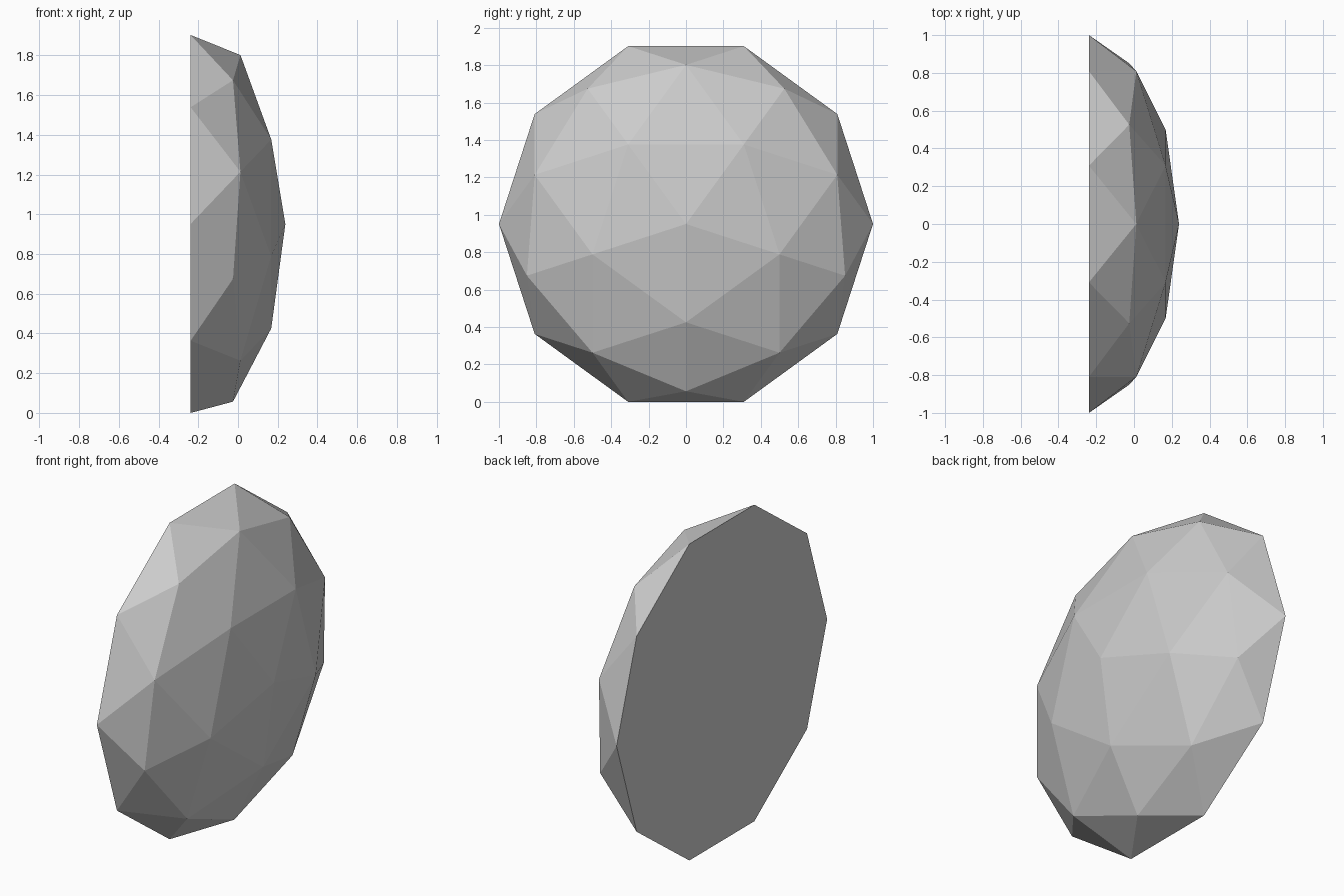
import bpy, bmesh, math
from mathutils import Matrix

# Remove the default cube
cube = bpy.data.objects.get("Cube")
if cube:
    bpy.data.objects.remove(cube, do_unlink=True)

DEPTH = 0.477                          # flattened dome height
CENTRE_Z = math.sin(math.radians(72))  # flat decagon edge rests on the ground

# Plain grey surface
grey = bpy.data.materials.new("light_grey")
grey.use_nodes = True
colour = (0.6, 0.6, 0.6, 1)
grey.diffuse_color = colour
grey.node_tree.nodes["Principled BSDF"].inputs["Base Color"].default_value = colour

# Faceted ball, cut in half and closed with a flat decagon
bm = bmesh.new()
bmesh.ops.create_icosphere(bm, subdivisions=2, radius=1)
lower = [v for v in bm.verts if v.co.z < -0.01]
bmesh.ops.delete(bm, geom=lower, context='VERTS')
rim = [e for e in bm.edges if e.is_boundary]
bmesh.ops.contextual_create(bm, geom=rim)
bmesh.ops.recalc_face_normals(bm, faces=bm.faces)

# Flatten, turn the dome towards +x and stand it on the ground
bm.transform(Matrix.Translation((-DEPTH / 2, 0, CENTRE_Z))
             @ Matrix.Rotation(math.pi / 2, 4, 'Y')
             @ Matrix.Diagonal((1, 1, DEPTH, 1)))

mesh = bpy.data.meshes.new("faceted_dome")
bm.to_mesh(mesh)
bm.free()
mesh.materials.append(grey)
dome = bpy.data.objects.new("faceted_dome", mesh)
bpy.context.collection.objects.link(dome)
